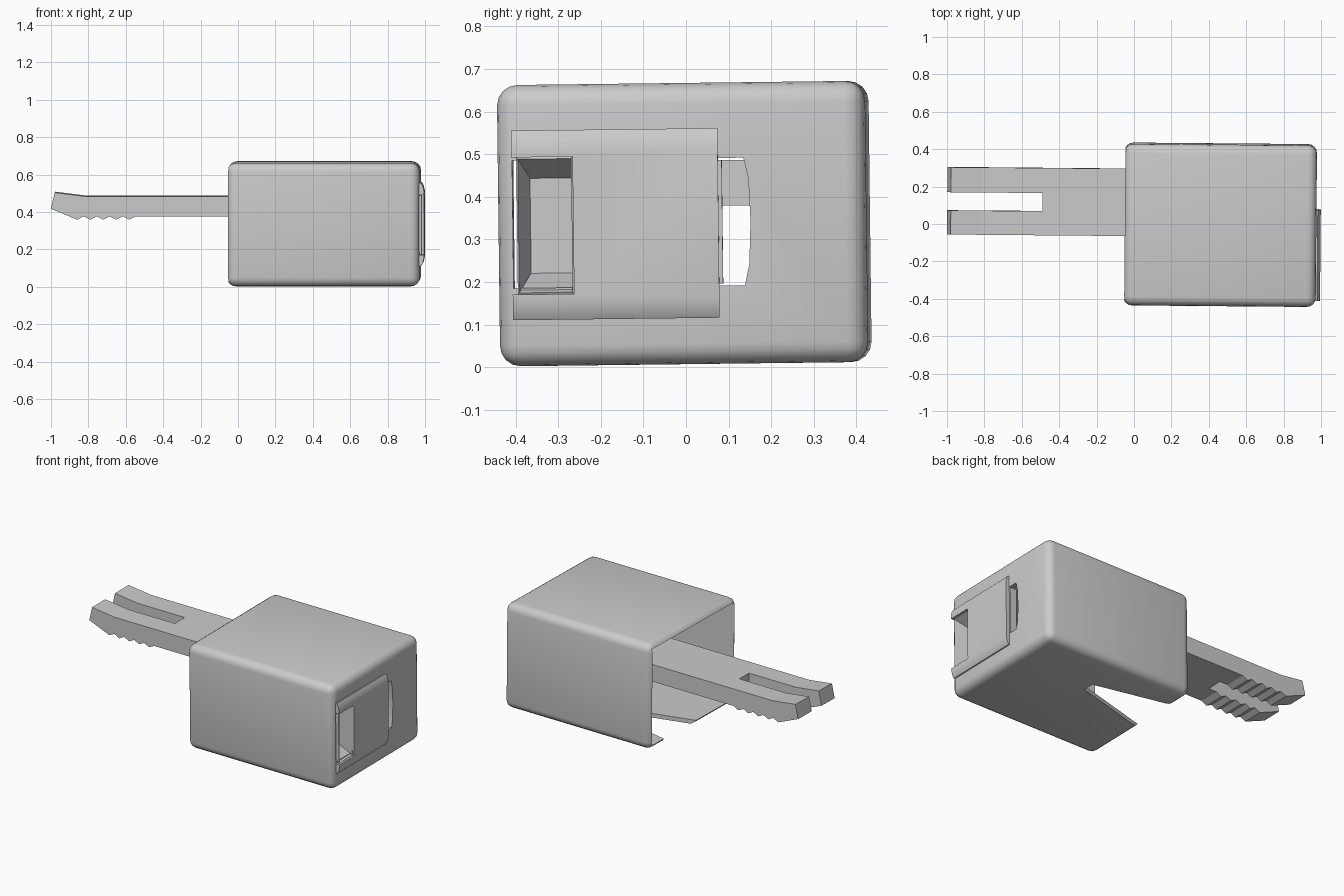
import bpy, bmesh, math
from mathutils import Matrix, Vector

cube = bpy.data.objects.get("Cube")
if cube:
    bpy.data.objects.remove(cube, do_unlink=True)

GREY = (0.6, 0.6, 0.6, 1.0)
grey = bpy.data.materials.new("light grey plastic")
grey.use_nodes = True
grey.diffuse_color = GREY
grey.node_tree.nodes["Principled BSDF"].inputs["Base Color"].default_value = GREY

# The whole assembly leans very slightly about its middle
PIVOT = Vector((0, 0, 0.337))
TILT = (Matrix.Translation(PIVOT) @ Matrix.Rotation(math.radians(-0.5), 4, "Z")
        @ Matrix.Rotation(math.radians(0.7), 4, "X") @ Matrix.Translation(-PIVOT))


def finish(bm, name):
    bmesh.ops.recalc_face_normals(bm, faces=bm.faces)
    mesh = bpy.data.meshes.new(name)
    bm.to_mesh(mesh)
    bm.free()
    mesh.materials.append(grey)
    obj = bpy.data.objects.new(name, mesh)
    bpy.context.collection.objects.link(obj)
    return obj


def box(name, lo, hi, bevel=0.0):
    bm = bmesh.new()
    bmesh.ops.create_cube(bm, size=1)
    for v in bm.verts:
        v.co = [a if c < 0 else b for c, a, b in zip(v.co, lo, hi)]
    if bevel:
        bmesh.ops.bevel(bm, geom=bm.edges[:], offset=bevel, segments=4,
                        profile=0.5, affect="EDGES")
    return finish(bm, name)


def prism(name, points, axis, start, end):
    """Extrude a 2D outline along one axis."""
    bm = bmesh.new()
    verts = []
    for p in points:
        co = list(p)
        co.insert(axis, start)
        verts.append(bm.verts.new(co))
    face = bm.faces.new(verts)
    new = bmesh.ops.extrude_face_region(bm, geom=[face])["geom"]
    for v in new:
        if isinstance(v, bmesh.types.BMVert):
            v.co[axis] = end
    return finish(bm, name)


def apply(obj, mod):
    bpy.context.view_layer.objects.active = obj
    bpy.ops.object.modifier_apply(modifier=mod.name)


def cut(obj, cutter):
    mod = obj.modifiers.new("cut", "BOOLEAN")
    mod.operation = "DIFFERENCE"
    mod.solver = "EXACT"
    mod.object = cutter
    apply(obj, mod)
    bpy.data.objects.remove(cutter, do_unlink=True)


# Hollow housing, open on the lever side
housing = box("housing", (-0.055, -0.432, 0.007), (0.975, 0.432, 0.667), 0.048)
cut(housing, box("cavity", (-0.2, -0.404, 0.033), (0.945, 0.404, 0.641)))

# Tapered notch in the floor
cut(housing, prism("floor_notch", [(-0.2, -0.075), (0.45, 0.105), (0.45, 0.175), (-0.2, 0.315)],
                   2, -0.1, 0.1))

# Slide window with a bowed end
bow = [(0.145, 0.19), (0.156, 0.24), (0.16, 0.34), (0.156, 0.44), (0.145, 0.49)]
cut(housing, prism("slide_window", [(-0.398, 0.19)] + bow + [(-0.398, 0.49)], 0, 0.9, 1.1))

# Sliding cover plate with softened long edges
cover = prism("slide_cover", [(0.968, 0.115), (0.982, 0.115), (0.992, 0.132), (0.998, 0.16),
                              (0.998, 0.515), (0.992, 0.543), (0.982, 0.56), (0.968, 0.56)],
              1, -0.4, 0.085)
cut(cover, box("grip_opening", (0.9, -0.5, 0.175), (1.1, -0.256, 0.497)))

# Finger pocket behind the cover opening
bm = bmesh.new()
outer = [(-0.388, 0.175), (-0.256, 0.175), (-0.256, 0.497), (-0.388, 0.497)]
inner = [(-0.36, 0.222), (-0.256, 0.222), (-0.256, 0.45), (-0.36, 0.45)]
rim = [bm.verts.new((0.985, y, z)) for y, z in outer]
base = [bm.verts.new((0.89, y, z)) for y, z in inner]
bm.faces.new(base)
for i in range(4):
    j = (i + 1) % 4
    bm.faces.new((rim[i], rim[j], base[j], base[i]))
pocket = finish(bm, "finger_pocket")
solid = pocket.modifiers.new("thickness", "SOLIDIFY")
solid.thickness = 0.006
apply(pocket, solid)

# Inner stop that keeps the cover in its window
stop = box("slide_stop", (0.93, 0.075, 0.195), (0.975, 0.094, 0.485))

# Forked lever with gripping teeth underneath
outline = [(0.45, 0.378), (0.45, 0.485), (-0.82, 0.485), (-0.98, 0.505), (-1.0, 0.418)]
for i in range(5):
    x = -0.86 + i * 0.07
    outline += [(x, 0.36), (x + 0.035, 0.378)]
lever = prism("forked_lever", outline, 1, -0.063, 0.297)
cut(lever, box("fork_slot", (-1.2, 0.066, 0.2), (-0.49, 0.163, 0.7)))

for obj in (housing, cover, pocket, stop, lever):
    obj.data.transform(TILT)

# Soft shading on the rounded parts only
for obj in (housing, cover):
    bpy.ops.object.select_all(action="DESELECT")
    obj.select_set(True)
    bpy.context.view_layer.objects.active = obj
    bpy.ops.object.shade_smooth_by_angle(angle=math.radians(32))
